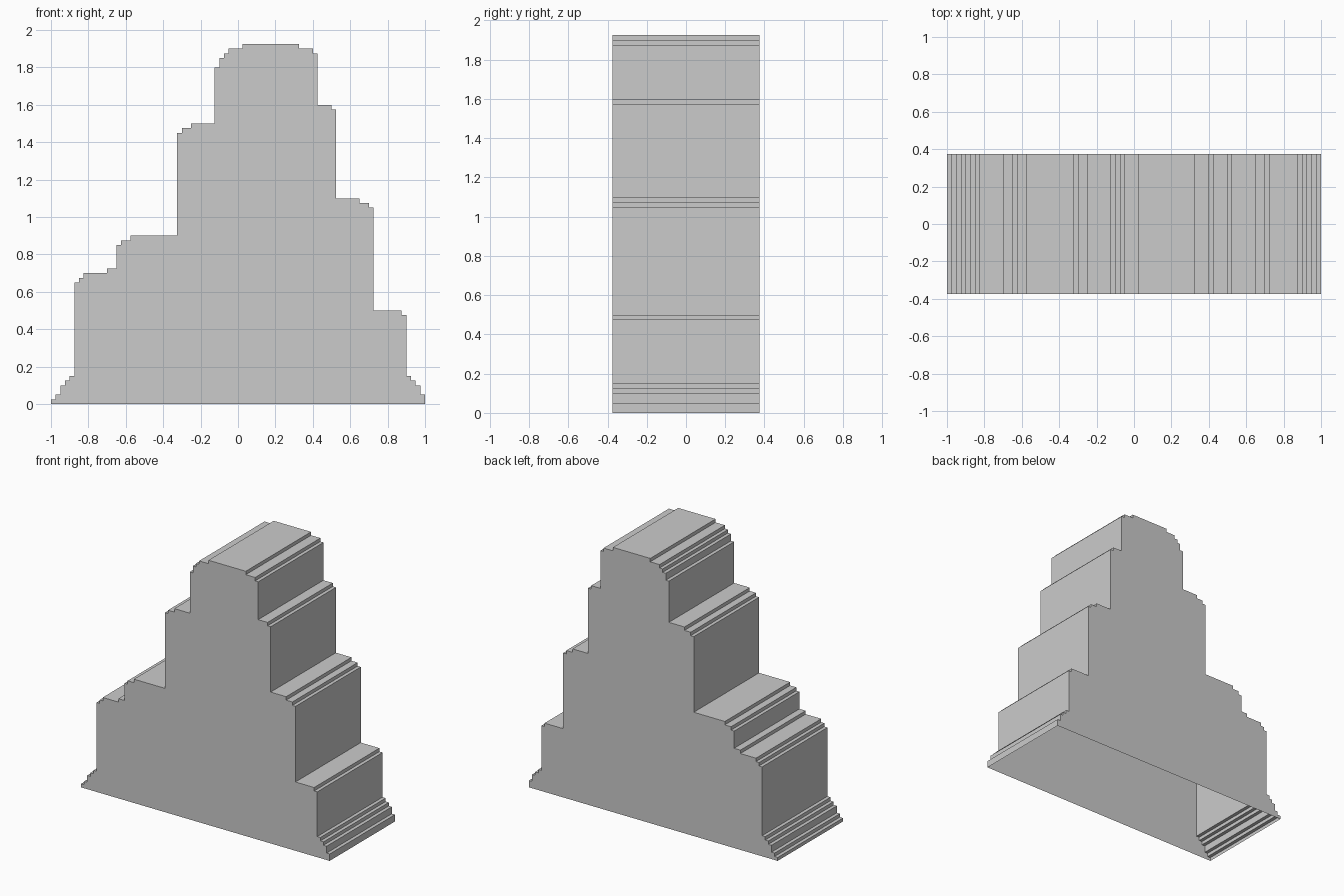
import bpy, bmesh

if "Cube" in bpy.data.objects:
    bpy.data.objects.remove(bpy.data.objects["Cube"])

U = 0.025          # step unit
HALF_DEPTH = 0.375

# Climbing steps: (x where the riser stands, tread height) in units
left = [(-40, 1), (-39, 2), (-38, 4), (-37, 5), (-36, 6), (-35, 26), (-34, 27),
        (-33, 28), (-28, 29), (-26, 34), (-25, 35), (-23, 36), (-13, 58),
        (-12, 59), (-10, 60), (-5, 72), (-4, 74), (-3, 75), (-2, 76), (1, 77)]
# Descending steps: (x where the tread ends, height after the drop)
right = [(13, 76), (16, 75), (17, 64), (20, 63), (21, 44), (26, 43), (28, 42),
         (29, 20), (35, 19), (36, 6), (37, 5), (38, 4), (39, 2), (40, 0)]

# Stepped outline
outline, z = [], 0
for x, new_z in left + right:
    outline += [(x * U, z * U), (x * U, new_z * U)]
    z = new_z

# Hollow stepped shell, open underneath
bm = bmesh.new()
front = [bm.verts.new((x, -HALF_DEPTH, z)) for x, z in outline]
back = [bm.verts.new((x, HALF_DEPTH, z)) for x, z in outline]
bm.faces.new(front[::-1])
bm.faces.new(back)
for i in range(len(outline) - 1):
    bm.faces.new((front[i], front[i + 1], back[i + 1], back[i]))

# Point the normals outward
bm.normal_update()
bm.faces.ensure_lookup_table()
bmesh.ops.recalc_face_normals(bm, faces=bm.faces[:])
bm.normal_update()
if bm.faces[0].normal.y > 0:
    bmesh.ops.reverse_faces(bm, faces=bm.faces[:])

mesh = bpy.data.meshes.new("stepped_rock_shell")
bm.to_mesh(mesh)
bm.free()
bpy.context.collection.objects.link(bpy.data.objects.new("stepped_rock_shell", mesh))
